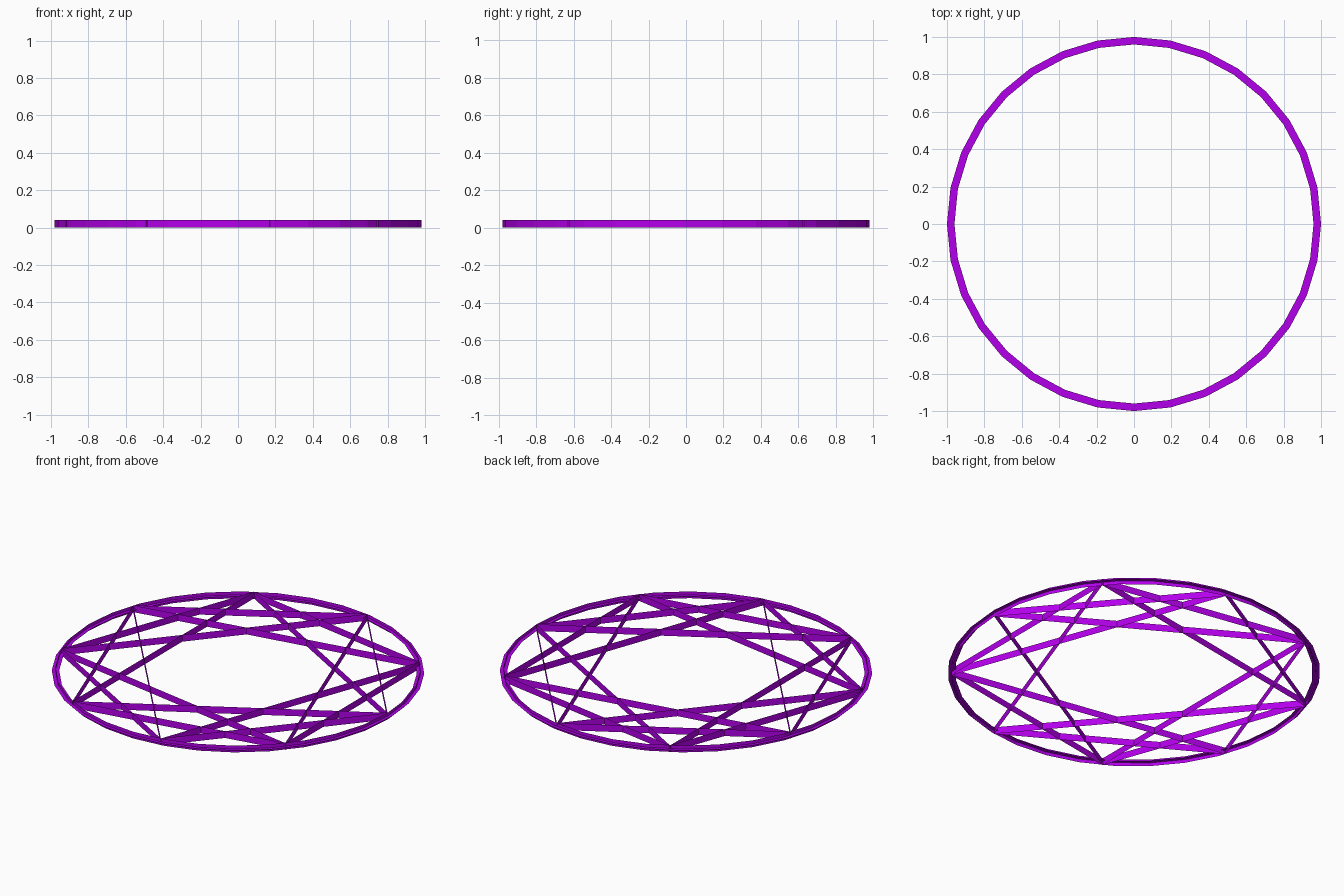
import bpy, bmesh
from math import cos, sin, tau

if "Cube" in bpy.data.objects:
    bpy.data.objects.remove(bpy.data.objects["Cube"])

HEIGHT = 0.04
R_MID, HALF_W = 0.98, 0.02
SIDES, POINTS = 32, 9

purple = bpy.data.materials.new("purple")
purple.diffuse_color = (0.45, 0.0, 0.82, 1)
purple.use_nodes = True
purple.node_tree.nodes["Principled BSDF"].inputs["Base Color"].default_value = purple.diffuse_color


def polar(r, i, n, z):
    return (r * cos(tau * i / n), r * sin(tau * i / n), z)


def finish(bm, name):
    mesh = bpy.data.meshes.new(name)
    bm.to_mesh(mesh)
    bm.free()
    mesh.materials.append(purple)
    obj = bpy.data.objects.new(name, mesh)
    bpy.context.collection.objects.link(obj)
    return obj


# Closed 32-sided ribbon between two (radius, height) profile points
def ribbon(name, a, b):
    bm = bmesh.new()
    rows = [[bm.verts.new(polar(r, i, SIDES, z)) for i in range(SIDES)]
            for r, z in (a, b)]
    for i in range(SIDES):
        j = (i + 1) % SIDES
        bm.faces.new((rows[0][i], rows[0][j], rows[1][j], rows[1][i]))
    finish(bm, name)


# Outer ring: upright band crossed by a flat band at half height
ribbon("ring_upright_band", (R_MID, 0), (R_MID, HEIGHT))
ribbon("ring_flat_band", (R_MID + HALF_W, HEIGHT / 2), (R_MID - HALF_W, HEIGHT / 2))

# Two overlaid stars of paper-thin upright strips:
# every second and every third of nine points joined
for step, name in ((2, "nine_point_star"), (3, "triangle_star")):
    bm = bmesh.new()
    low, high = ([bm.verts.new(polar(R_MID, i, POINTS, z)) for i in range(POINTS)]
                 for z in (0, HEIGHT))
    for i in range(POINTS):
        j = (i + step) % POINTS
        bm.faces.new((low[i], low[j], high[j], high[i]))
    finish(bm, name)
